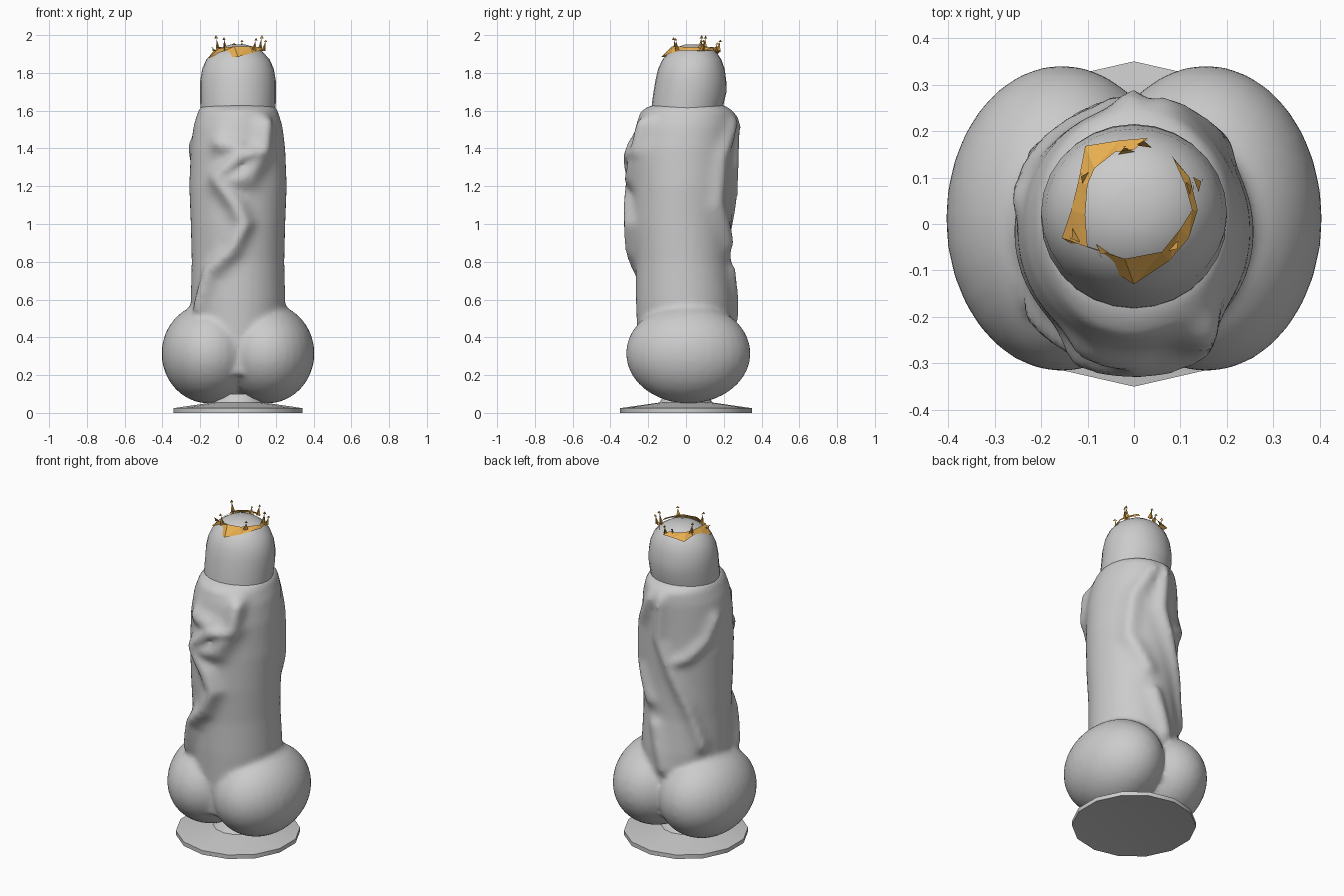
import bpy, bmesh, math
from mathutils import Vector

if "Cube" in bpy.data.objects:
    bpy.data.objects.remove(bpy.data.objects["Cube"])


def add_object(name, bm):
    bmesh.ops.recalc_face_normals(bm, faces=bm.faces)
    mesh = bpy.data.meshes.new(name)
    bm.to_mesh(mesh)
    bm.free()
    obj = bpy.data.objects.new(name, mesh)
    bpy.context.collection.objects.link(obj)
    return obj


def smooth(obj, degrees):
    bpy.ops.object.select_all(action='DESELECT')
    obj.select_set(True)
    bpy.context.view_layer.objects.active = obj
    bpy.ops.object.shade_smooth_by_angle(angle=math.radians(degrees))


def lerp_row(rows, z):
    for a, b in zip(rows, rows[1:]):
        if z <= b[0]:
            t = (z - a[0]) / (b[0] - a[0])
            return [u + (v - u) * t for u, v in zip(a, b)]
    return list(rows[-1])


def loft(bm, rows, heights, sides, bump=None, cap_bottom=True):
    """Stack oval rings; each row is z, half width, front y, back y."""
    rings = []
    for z in heights:
        _, rx, yf, yb = lerp_row(rows, z)
        cy, ry = (yf + yb) / 2, (yb - yf) / 2
        ring = []
        for i in range(sides):
            a = 2 * math.pi * i / sides - math.pi / 2
            h = bump(a, z) if bump else 0
            ring.append(bm.verts.new(((rx + h) * math.cos(a),
                                      cy + (ry + h) * math.sin(a), z)))
        rings.append(ring)
    for r0, r1 in zip(rings, rings[1:]):
        for i in range(sides):
            j = (i + 1) % sides
            bm.faces.new((r0[i], r0[j], r1[j], r1[i]))
    if cap_bottom:
        bm.faces.new(rings[0])
    bm.faces.new(rings[-1])


# Raised ridges on the shaft: (azimuth in degrees, z) paths, height, width
ridges = [
    ([(-53, 1.55), (-60, 1.38), (-88, 1.36), (-114, 1.24), (-92, 1.1), (-83, 1.0),
      (-97, 0.86), (-125, 0.74), (-140, 0.55)], 0.055, 0.045),
    ([(-60, 1.4), (-80, 1.25), (-110, 1.22)], 0.045, 0.06),
    ([(-90, 1.4), (-112, 1.43)], 0.04, 0.05),
    ([(92, 1.57), (88, 1.3), (100, 1.15), (125, 0.9), (145, 0.65)], 0.035, 0.035),
    ([(165, 1.42), (150, 1.3), (125, 1.2), (100, 1.15)], 0.025, 0.035),
    ([(75, 1.55), (50, 1.35), (45, 1.1), (70, 0.9)], 0.03, 0.045),
    ([(80, 0.75), (95, 0.5)], 0.03, 0.04),
]


def ridge_height(a, z):
    best = 0
    for path, height, width in ridges:
        for p, q in zip(path, path[1:]):
            p, q = [Vector((math.radians(v[0]) * 0.25, v[1])) for v in (p, q)]
            for turn in (0, 2 * math.pi):
                c = Vector(((a - turn) * 0.25, z))
                t = max(0, min(1, (c - p).dot(q - p) / (q - p).length_squared))
                d = (c - p.lerp(q, t)).length
                best = max(best, height * math.exp(-(d / width) ** 2))
    return best * min(1, max(0, (1.6 - z) / 0.05))


# Main body: ridged shaft merged with two rounded lower lobes
shaft_rows = [(0.2, 0.24, -0.25, 0.25), (0.6, 0.25, -0.265, 0.25), (0.8, 0.245, -0.265, 0.235),
              (1.0, 0.25, -0.28, 0.24), (1.2, 0.258, -0.28, 0.245), (1.4, 0.25, -0.28, 0.25),
              (1.52, 0.235, -0.265, 0.255), (1.6, 0.21, -0.24, 0.25), (1.63, 0.19, -0.18, 0.2)]
bm = bmesh.new()
loft(bm, shaft_rows, [0.2 + 1.43 * i / 80 for i in range(81)], 72, ridge_height)
for side in (-1, 1):
    lobe = bmesh.ops.create_uvsphere(bm, u_segments=32, v_segments=20, radius=1)["verts"]
    for v in lobe:
        v.co = Vector((v.co.x * 0.25 + side * 0.155, v.co.y * 0.33 + 0.012, v.co.z * 0.265 + 0.315))
body = add_object("main_body", bm)
remesh = body.modifiers.new("merge", 'REMESH')
remesh.mode = 'VOXEL'
remesh.voxel_size = 0.016
remesh.use_smooth_shade = True
soften = body.modifiers.new("soften", 'SMOOTH')
soften.factor = 0.5
soften.iterations = 5

# Domed tip
tip_rows = [(1.58, 0.195, -0.185, 0.19), (1.64, 0.2, -0.18, 0.2), (1.7, 0.2, -0.172, 0.215),
            (1.76, 0.2, -0.162, 0.213), (1.82, 0.19, -0.148, 0.205), (1.87, 0.168, -0.125, 0.188),
            (1.91, 0.132, -0.09, 0.16), (1.935, 0.092, -0.05, 0.125), (1.95, 0.04, -0.005, 0.075)]
bm = bmesh.new()
loft(bm, tip_rows, [r[0] for r in tip_rows], 28, cap_bottom=False)
smooth(add_object("domed_tip", bm), 60)

# Flared foot with a slightly hollow underside
foot_rows = [(0.0, 0.35), (0.025, 0.35), (0.055, 0.14), (0.1, 0.11)]
bm = bmesh.new()
sides = 14
rings = [[bm.verts.new((r * math.sin(2 * math.pi * i / sides), r * math.cos(2 * math.pi * i / sides), z))
          for i in range(sides)] for z, r in foot_rows]
hollow = bm.verts.new((0, 0, 0.03))
for i in range(sides):
    j = (i + 1) % sides
    for r0, r1 in zip(rings, rings[1:]):
        bm.faces.new((r0[i], r0[j], r1[j], r1[i]))
    bm.faces.new((hollow, rings[0][j], rings[0][i]))
smooth(add_object("flared_foot", bm), 30)

# Ragged golden ring: outer lower edge and inner upper edge, open at the back
gold = bpy.data.materials.new("gold")
gold.diffuse_color = (0.8, 0.42, 0.08, 1)
gold.use_nodes = True
gold.node_tree.nodes["Principled BSDF"].inputs["Base Color"].default_value = gold.diffuse_color
outer = [(0.03, 0.185, 1.915), (-0.03, 0.18, 1.912), (-0.105, 0.168, 1.90), (-0.12, 0.09, 1.92),
         (-0.135, 0.03, 1.91), (-0.155, -0.03, 1.88), (0.0, -0.13, 1.885), (0.075, -0.08, 1.905),
         (0.118, -0.03, 1.918), (0.137, 0.03, 1.918), (0.12, 0.1, 1.918), (0.08, 0.148, 1.92)]
inner = [(0.0, 0.16, 1.935), (-0.04, 0.155, 1.935), (-0.085, 0.12, 1.938), (-0.1, 0.085, 1.938),
         (-0.105, 0.02, 1.935), (-0.1, -0.05, 1.93), (-0.02, -0.075, 1.94), (0.06, -0.06, 1.94),
         (0.1, -0.01, 1.938), (0.125, 0.03, 1.935), (0.11, 0.085, 1.938), (0.085, 0.14, 1.935)]
bm = bmesh.new()
low = [bm.verts.new(p) for p in outer]
high = [bm.verts.new(p) for p in inner]
for i in range(len(low) - 1):
    bm.faces.new((low[i], low[i + 1], high[i + 1]))
    bm.faces.new((low[i], high[i + 1], high[i]))
ring = add_object("ragged_ring", bm)
ring.data.materials.append(gold)

# Thin barbed spikes standing on the ring
spikes = [(-0.11, 0.1, 2.0), (-0.07, -0.06, 1.99), (0.09, -0.05, 1.985), (0.14, 0.09, 1.975),
          (0.02, 0.175, 1.975), (-0.13, -0.03, 1.935), (0.12, 0.08, 2.0), (-0.02, 0.16, 1.96)]
bm = bmesh.new()
for x, y, top in spikes:
    c = Vector((x, y, 0))
    out = (c - Vector((0, 0.04, 0))).normalized()
    along = Vector((-out.y, out.x, 0))
    foot = c - out * 0.008 + Vector((0, 0, 1.915))
    peak = c + out * 0.008 + Vector((0, 0, top))
    neck = foot.lerp(peak, 0.8)
    for pts in ((foot - along * 0.02, foot + along * 0.015, neck),
                (foot - out * 0.012, foot + out * 0.015, neck),
                (peak, neck - along * 0.01, neck + along * 0.01 + out * 0.005),
                (peak, neck - out * 0.01, neck + out * 0.012)):
        bm.faces.new([bm.verts.new(p) for p in pts])
points = add_object("ring_spikes", bm)
points.data.materials.append(gold)
